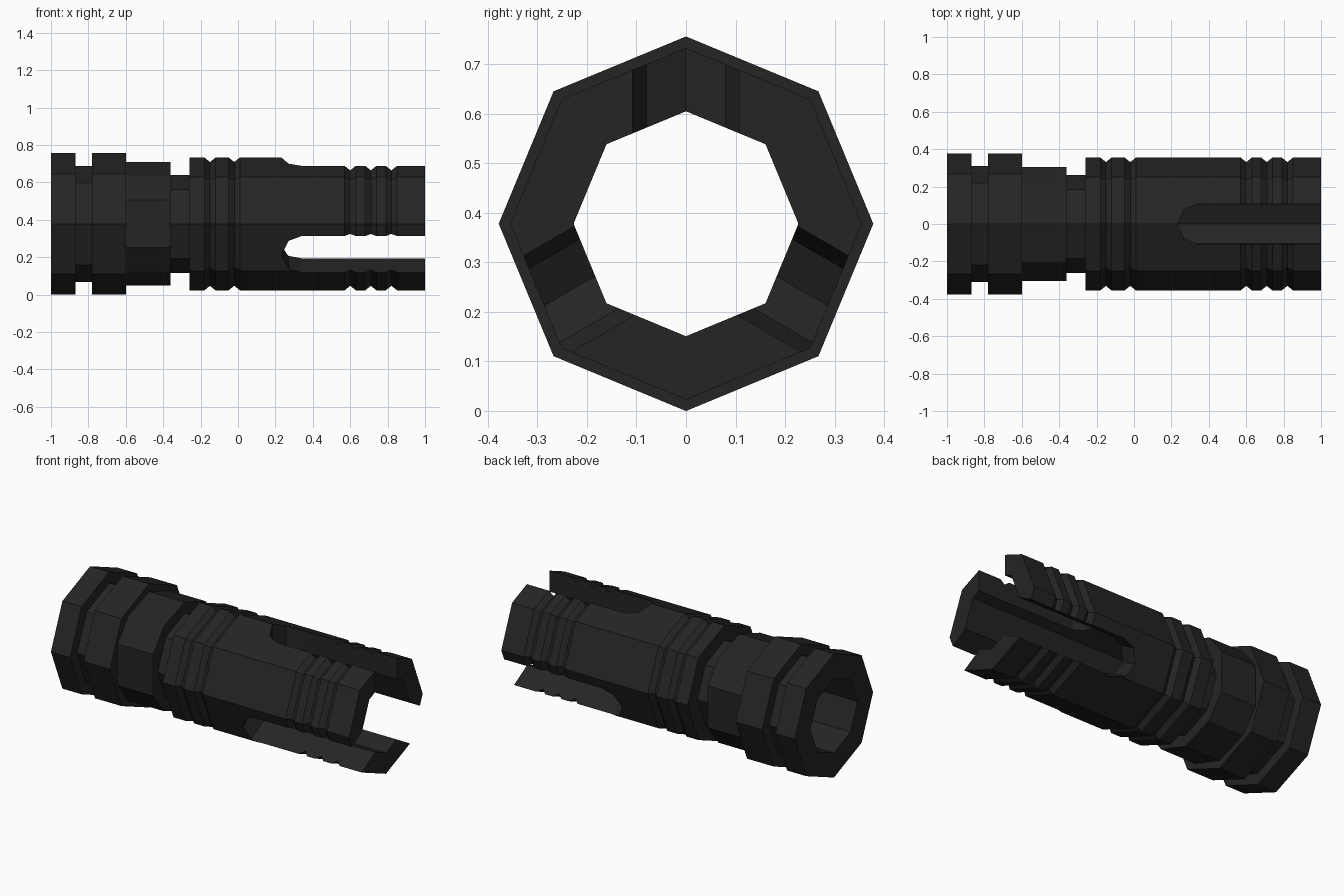
import bpy, bmesh, math
from mathutils import Matrix, Vector

if "Cube" in bpy.data.objects:
    bpy.data.objects.remove(bpy.data.objects["Cube"])

AXIS_Z = 0.378
BORE = 0.227

gunmetal = bpy.data.materials.new("black_metal")
gunmetal.diffuse_color = (0.018, 0.018, 0.018, 1)
gunmetal.use_nodes = True
gunmetal.node_tree.nodes["Principled BSDF"].inputs["Base Color"].default_value = gunmetal.diffuse_color


def make_object(name, bm):
    bmesh.ops.recalc_face_normals(bm, faces=bm.faces[:])
    mesh = bpy.data.meshes.new(name)
    bm.to_mesh(mesh)
    bm.free()
    mesh.materials.append(gunmetal)
    obj = bpy.data.objects.new(name, mesh)
    bpy.context.collection.objects.link(obj)
    return obj


def ring_sweep(name, profile, section):
    """Sweep a closed (x, radius) profile around a unit (y, z) cross-section."""
    bm = bmesh.new()
    rings = [[bm.verts.new((x, r * y, AXIS_Z + r * z)) for y, z in section]
             for x, r in profile]
    n = len(section)
    for a, b in zip(rings, rings[1:] + rings[:1]):
        for i in range(n):
            j = (i + 1) % n
            bm.faces.new((a[i], a[j], b[j], b[i]))
    return make_object(name, bm)


def grooves(centres, r, depth=0.024, half=0.03):
    pts = []
    for c in centres:
        pts += [(c - half, r), (c, r - depth), (c + half, r)]
    return pts


octagon = [(math.cos(k * math.pi / 4), math.sin(k * math.pi / 4)) for k in range(8)]

# Main barrel: end flanges, neck, grooved sleeve and the through bore
R = 0.355
outer = [(-1, 0.378), (-0.87, 0.378), (-0.87, 0.31), (-0.78, 0.31),
         (-0.78, 0.378), (-0.6, 0.378), (-0.6, 0.262), (-0.26, 0.262), (-0.26, R)]
outer += grooves((-0.15, -0.02, 0.60, 0.71, 0.82), R)
outer += [(1, R)]
barrel = ring_sweep("barrel", outer + [(1, BORE), (-1, BORE)], octagon)

# Collar behind the neck, with flattened sides
quarter = [(0.924, 0.385), (0.61, 0.785)]
collar_section = (quarter + [(0, 1)] + [(-y, z) for y, z in reversed(quarter)]
                  + [(-y, -z) for y, z in quarter] + [(0, -1)]
                  + [(y, -z) for y, z in reversed(quarter)])
ring_sweep("collar", [(-0.602, 0.33), (-0.36, 0.33), (-0.36, 0.245), (-0.602, 0.245)],
           collar_section)

# Three pointed slots cut into the open end
half = [(0.27, 0.08), (0.34, 0.108), (1.1, 0.108)]
outline = [(0.232, 0)] + half + [(x, -y) for x, y in reversed(half)]
for k in range(3):
    bm = bmesh.new()
    base = bm.faces.new([bm.verts.new((x, y, 0.12)) for x, y in outline])
    grown = bmesh.ops.extrude_face_region(bm, geom=[base])["geom"]
    bmesh.ops.translate(bm, vec=Vector((0, 0, 0.4)),
                        verts=[g for g in grown if isinstance(g, bmesh.types.BMVert)])
    turn = Matrix.Translation((0, 0, AXIS_Z)) @ Matrix.Rotation(k * math.tau / 3, 4, 'X')
    bmesh.ops.transform(bm, matrix=turn, verts=bm.verts[:])
    cutter = make_object("slot_cutter", bm)
    cutter.hide_render = True
    mod = barrel.modifiers.new("slot", 'BOOLEAN')
    mod.operation = 'DIFFERENCE'
    mod.solver = 'EXACT'
    mod.object = cutter
    bpy.context.view_layer.objects.active = barrel
    bpy.ops.object.modifier_apply(modifier=mod.name)
    bpy.data.objects.remove(cutter, do_unlink=True)
